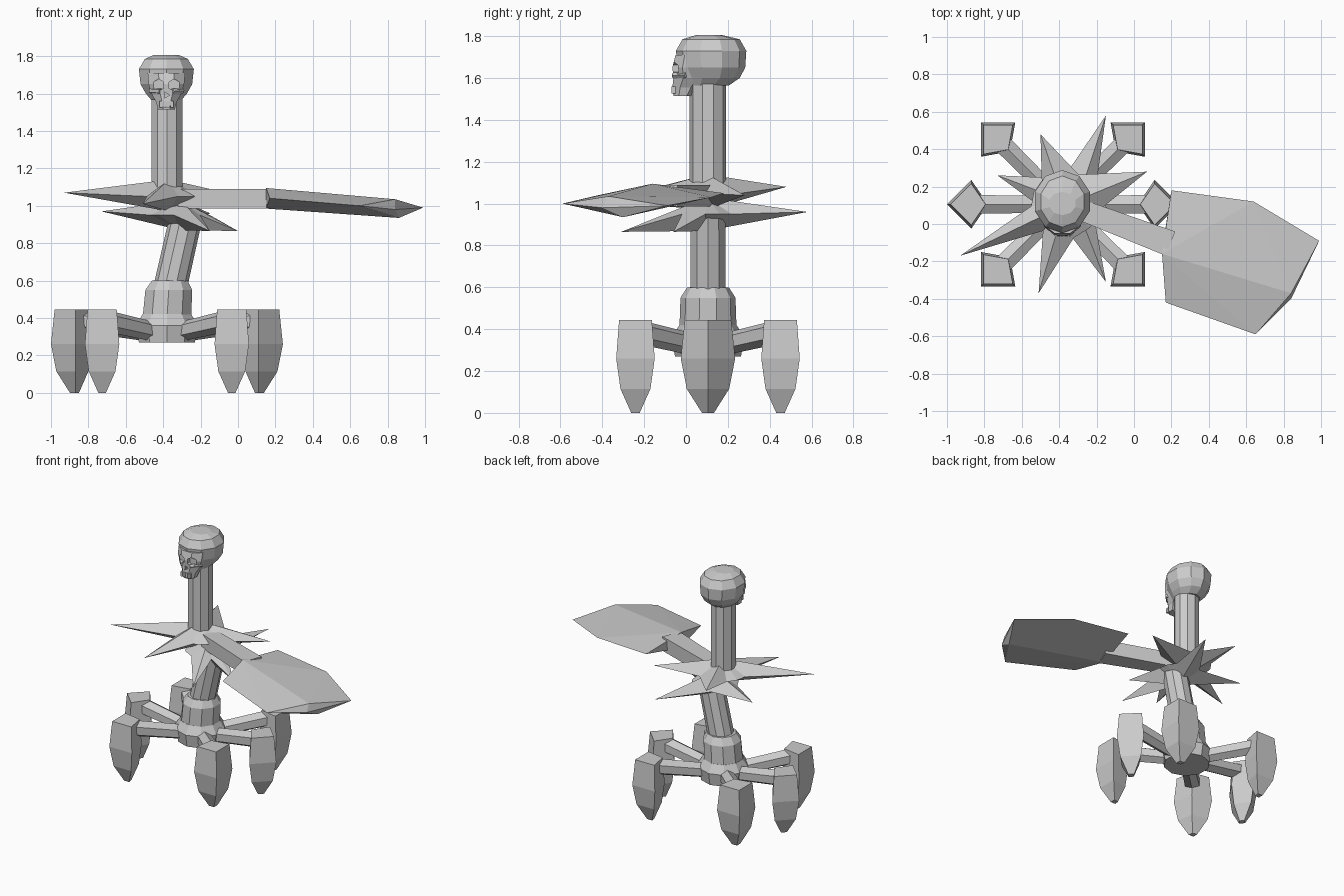
import bpy, bmesh, math
from mathutils import Vector

if "Cube" in bpy.data.objects:
    bpy.data.objects.remove(bpy.data.objects["Cube"], do_unlink=True)

grey = bpy.data.materials.new("plain grey")
grey.use_nodes = True
grey.diffuse_color = (0.6, 0.6, 0.6, 1)
grey.node_tree.nodes["Principled BSDF"].inputs["Base Color"].default_value = (0.6, 0.6, 0.6, 1)

AX, AY = -0.38, 0.105  # central column


def finish(name, bm):
    bmesh.ops.recalc_face_normals(bm, faces=bm.faces)
    mesh = bpy.data.meshes.new(name)
    bm.to_mesh(mesh)
    bm.free()
    mesh.materials.append(grey)
    obj = bpy.data.objects.new(name, mesh)
    bpy.context.collection.objects.link(obj)
    return obj


def loft(name, rings):
    """Skin a stack of equal-length point rings and cap both ends."""
    bm = bmesh.new()
    loops = [[bm.verts.new(p) for p in ring] for ring in rings]
    n = len(loops[0])
    for a, b in zip(loops, loops[1:]):
        for i in range(n):
            j = (i + 1) % n
            bm.faces.new((a[i], a[j], b[j], b[i]))
    bm.faces.new(loops[0])
    bm.faces.new(loops[-1])
    return finish(name, bm)


def oval(cx, cy, z, rx, ry, n=10):
    """Level ring whose flat sides reach rx and ry."""
    k = 1 / math.cos(math.pi / n)
    return [(cx + k * rx * math.cos((i + 0.5) * math.tau / n),
             cy + k * ry * math.sin((i + 0.5) * math.tau / n), z) for i in range(n)]


def beam(name, start, end, r1, r2, n=6):
    start, end = Vector(start), Vector(end)
    turn = (end - start).to_track_quat('Z', 'Y')
    return loft(name, [[p + turn @ Vector(c) for c in oval(0, 0, 0, r, r, n)]
                       for p, r in ((start, r1), (end, r2))])


def hull(name, points):
    bm = bmesh.new()
    for p in points:
        bm.verts.new(p)
    bmesh.ops.convex_hull(bm, input=bm.verts)
    return finish(name, bm)


def star(name, centre, tips, radius, top, bottom):
    """Ring of pointed spikes with valleys between, closed to a low apex on each side."""
    cx, cy, cz = centre
    polar = sorted((math.atan2(y - cy, x - cx), (x, y, z)) for x, y, z in tips)
    ring = []
    for i, (a, tip) in enumerate(polar):
        b = polar[(i + 1) % len(polar)][0]
        gap = (b - a) % math.tau
        steps = (0.5,) if gap < 1.6 else (0.25, 0.5, 0.75)
        ring.append(tip)
        for s in steps:
            t = a + gap * s
            ring.append((cx + radius * math.cos(t), cy + radius * math.sin(t), cz))
    bm = bmesh.new()
    verts = [bm.verts.new(p) for p in ring]
    for z in (top, bottom):
        apex = bm.verts.new((cx, cy, z))
        for a, b in zip(verts, verts[1:] + verts[:1]):
            bm.faces.new((a, b, apex))
    return finish(name, bm)


# Hub and collar
loft("hub", [oval(AX, AY, z, r, r) for z, r in
             ((0.27, 0.15), (0.36, 0.165), (0.42, 0.13))])
loft("collar", [oval(x, AY, z, r, r) for x, z, r in
                ((-0.38, 0.40, 0.13), (-0.37, 0.55, 0.125), (-0.365, 0.60, 0.095))])

# Leaning lower shaft and upright upper post
beam("lower_shaft", (-0.37, AY, 0.53), (-0.275, AY, 0.95), 0.085, 0.083, 10)
loft("upper_post", [oval(AX, AY, z, 0.083, 0.083) for z in (1.03, 1.6)])

# Six legs, each a sloping strut and a tapered kite-section foot
for i, deg in enumerate((0, 45, 135, 180, 225, 315)):
    a = math.radians(deg)
    out = Vector((math.cos(a), math.sin(a), 0))
    side = Vector((-out.y, out.x, 0))
    axis = Vector((AX, AY, 0))
    up = Vector((0, 0, 1))
    beam(f"leg_strut_{i + 1}", axis + out * 0.09 + up * 0.325,
         axis + out * 0.46 + up * 0.385, 0.045, 0.05)
    rings = []
    for z, s in ((0, 0.22), (0.115, 0.78), (0.26, 1), (0.445, 0.85)):
        c = axis + out * 0.49 + up * z
        rings.append([c + out * 0.13 * s, c + side * 0.13 * s,
                      c - out * 0.09 * s, c - side * 0.13 * s])
    loft(f"foot_{i + 1}", rings)

# Two spiked stars
star("upper_star", (-0.37, 0.1, 1.05),
     [(-0.93, -0.17, 1.07), (-0.51, -0.37, 1.01), (-0.50, 0.48, 1.08), (0.07, 0.28, 1.04)],
     0.18, 1.14, 0.97)
star("lower_star", (-0.31, 0.1, 0.95),
     [(-0.73, 0.26, 0.97), (-0.15, 0.58, 0.96), (-0.15, -0.31, 0.865), (0, -0.06, 0.865)],
     0.16, 1.03, 0.87)

# Side arm and broad blade
hull("blade_arm", [(x, y, z) for x, y in ((-0.3, 0.14), (-0.32, 0.03), (0.22, -0.04), (0.17, -0.17))
                   for z in (0.985, 1.09)])
hull("blade", [(0.2, 0.18, 1.05), (0.64, 0.12, 1.03), (0.99, -0.09, 0.99), (0.89, -0.22, 0.99),
               (0.84, -0.4, 0.98), (0.65, -0.59, 1.0), (0.17, -0.42, 1.04),
               (0.15, -0.16, 1.095), (0.84, -0.37, 1.035),
               (0.15, -0.14, 0.985), (0.86, -0.3, 0.935)])

# Skull: rounded cranium and narrow face
loft("cranium", [oval(-0.383, (f + b) / 2, z, w, (b - f) / 2) for z, w, f, b in
                 ((1.565, 0.08, 0.0, 0.2), (1.60, 0.11, -0.01, 0.25), (1.65, 0.138, -0.03, 0.275),
                  (1.73, 0.147, -0.04, 0.28), (1.785, 0.115, -0.01, 0.25), (1.805, 0.07, 0.05, 0.17))])
face = loft("skull_face", [oval(-0.383, (f + b) / 2, z, w, (b - f) / 2, 8) for z, w, f, b in
                           ((1.515, 0.045, -0.06, 0.03), (1.555, 0.055, -0.065, 0.06),
                            (1.60, 0.08, -0.06, 0.1), (1.65, 0.095, -0.065, 0.1),
                            (1.71, 0.1, -0.05, 0.1))])

# Eye sockets and nose cut into the face
holes = (("eye_cutter_left", 0.042, 1.645, 0.028, 6), ("eye_cutter_right", -0.042, 1.645, 0.028, 6),
         ("nose_cutter", 0, 1.592, 0.009, 3))
for name, dx, z, r, n in holes:
    cutter = beam(name, (-0.383 + dx, -0.2, z), (-0.383 + dx, -0.035, z), r, r, n)
    cutter.hide_render = True
    cutter.hide_viewport = True
    cut = face.modifiers.new(name, 'BOOLEAN')
    cut.operation = 'DIFFERENCE'
    cut.solver = 'EXACT'
    cut.object = cutter

# Cheekbones and teeth
for s in (-1, 1):
    beam(f"cheekbone_{'left' if s > 0 else 'right'}", (-0.383 + s * 0.03, -0.058, 1.612),
         (-0.383 + s * 0.085, 0.0, 1.615), 0.012, 0.012, 5)
for i in range(4):
    x = -0.383 + (i - 1.5) * 0.02
    loft(f"tooth_{i + 1}", [oval(x, -0.06, z, 0.008, 0.01, 4) for z in (1.525, 1.56)])
